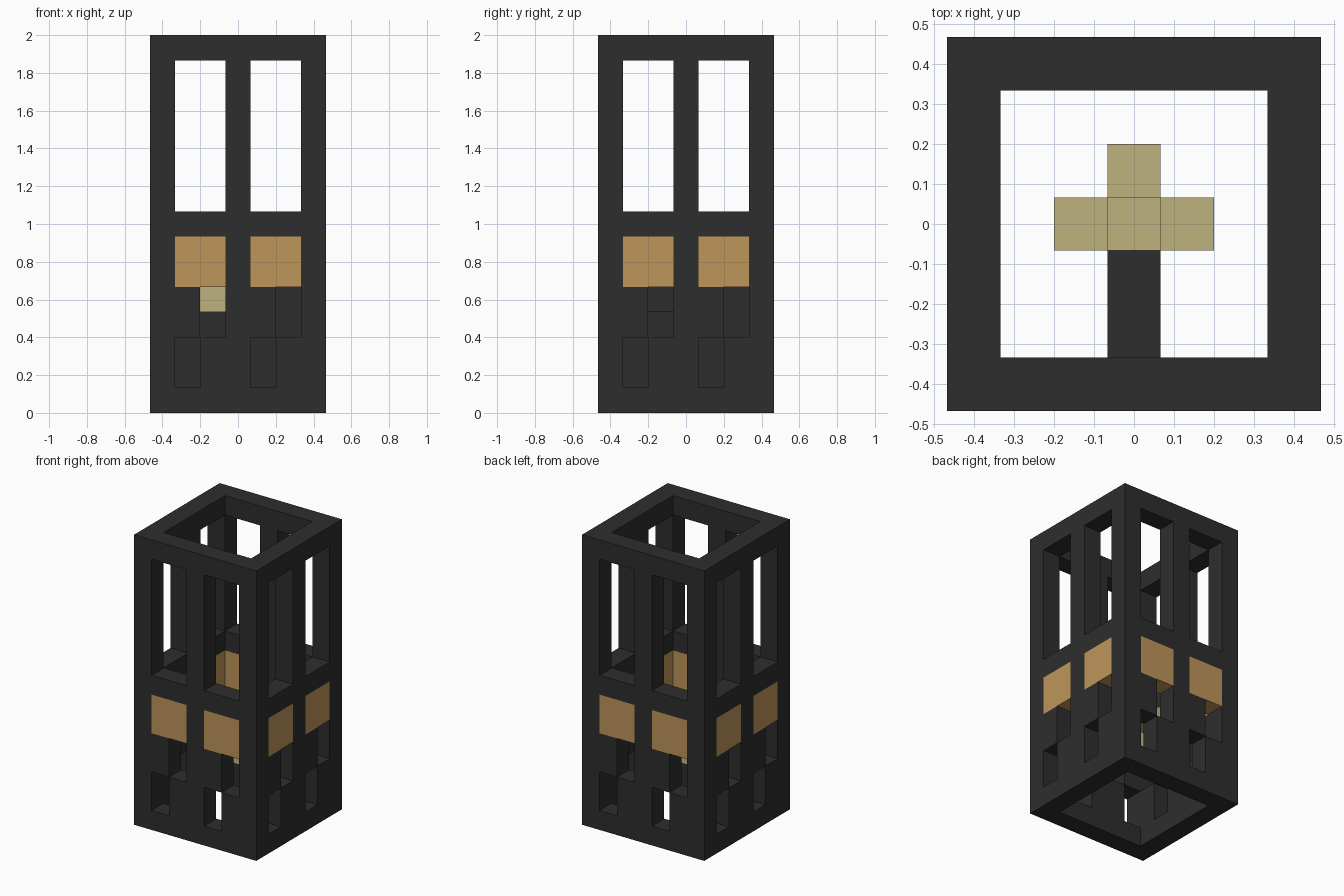
import bpy, bmesh
from mathutils import Vector

if "Cube" in bpy.data.objects:
    bpy.data.objects.remove(bpy.data.objects["Cube"])

U = 2 / 15          # one block
N, H = 7, 15        # blocks across and up


def material(name, rgb):
    m = bpy.data.materials.new(name)
    m.diffuse_color = (*rgb, 1)
    m.use_nodes = True
    m.node_tree.nodes["Principled BSDF"].inputs["Base Color"].default_value = m.diffuse_color
    return m


dark = material("charcoal", (0.027, 0.027, 0.027))
amber = material("amber", (0.515, 0.305, 0.102))
pale = material("pale_yellow", (0.515, 0.451, 0.205))

# Corner offsets of each block side, keyed by its outward direction
SIDES = {
    (1, 0, 0): [(1, 0, 0), (1, 1, 0), (1, 1, 1), (1, 0, 1)],
    (-1, 0, 0): [(0, 0, 0), (0, 0, 1), (0, 1, 1), (0, 1, 0)],
    (0, 1, 0): [(0, 1, 0), (0, 1, 1), (1, 1, 1), (1, 1, 0)],
    (0, -1, 0): [(0, 0, 0), (1, 0, 0), (1, 0, 1), (0, 0, 1)],
    (0, 0, 1): [(0, 0, 1), (1, 0, 1), (1, 1, 1), (0, 1, 1)],
    (0, 0, -1): [(0, 0, 0), (0, 1, 0), (1, 1, 0), (1, 0, 0)],
}


def blocks(name, cells, mat):
    """Outer skin of a set of grid blocks as one object."""
    cells = set(cells)
    bm = bmesh.new()
    for c in cells:
        for d, corners in SIDES.items():
            if tuple(a + b for a, b in zip(c, d)) in cells:
                continue
            bm.faces.new([bm.verts.new(Vector((c[0] + o[0] - N / 2,
                                               c[1] + o[1] - N / 2,
                                               c[2] + o[2])) * U) for o in corners])
    bmesh.ops.remove_doubles(bm, verts=bm.verts, dist=1e-4)
    me = bpy.data.meshes.new(name)
    bm.to_mesh(me)
    bm.free()
    me.materials.append(mat)
    ob = bpy.data.objects.new(name, me)
    bpy.context.collection.objects.link(ob)
    return ob


def turn(cell, times):
    """Quarter turns of a block about the tower axis."""
    x, y, z = cell
    for _ in range(times):
        x, y = N - 1 - y, x
    return x, y, z


# Openings of one wall: (columns, first row, last row)
OPENINGS = [((1, 4), 1, 2), ((2, 5), 3, 4), ((1, 2, 4, 5), 8, 13)]
PANES = [(1, 2), (4, 5)]
PANE_ROWS = (5, 6)

# Tower frame: hollow shaft with the same openings in all four walls
shell = {(x, y, z) for x in range(N) for y in range(N) for z in range(H)
         if x in (0, N - 1) or y in (0, N - 1)}
for side in range(4):
    for columns, low, high in OPENINGS:
        shell -= {turn((x, 0, z), side) for x in columns for z in range(low, high + 1)}
    # Amber panes set through the wall
    for i, columns in enumerate(PANES):
        pane = [turn((x, 0, z), side) for x in columns for z in PANE_ROWS]
        shell -= set(pane)
        blocks(f"pane_{side + 1}_{i + 1}", pane, amber)
blocks("tower_frame", shell, dark)

# Lamp: block cross held by an arm from the front wall
blocks("lamp_arm", [(3, 1, 4), (3, 2, 4)], dark)
blocks("lamp", [(3, 3, 4), (2, 3, 4), (4, 3, 4), (3, 4, 4), (3, 3, 3), (3, 3, 5)], pale)
